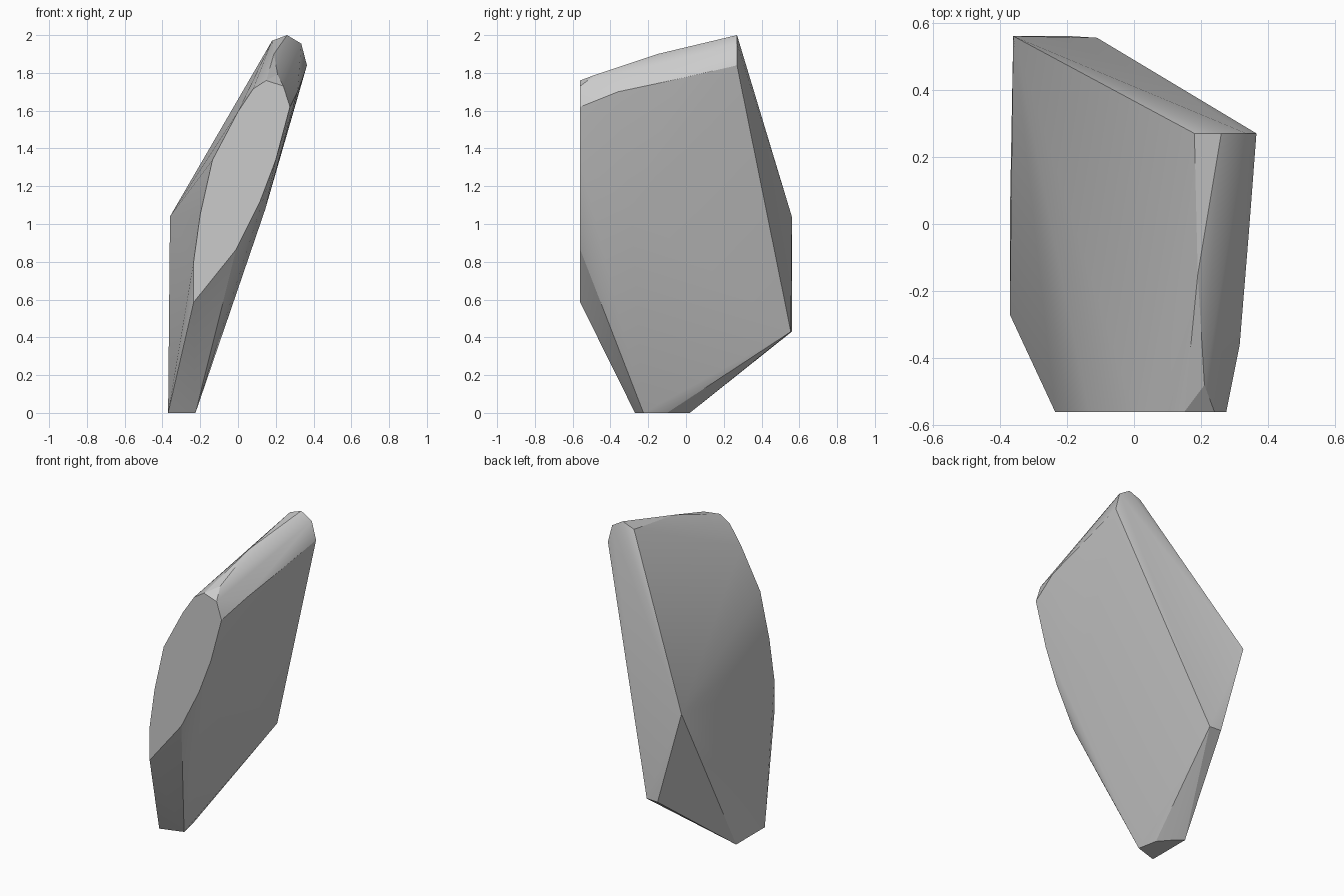
import bpy, bmesh

if "Cube" in bpy.data.objects:
    bpy.data.objects.remove(bpy.data.objects["Cube"])

# Faceted stone shard: the convex skin around a few cross-section outlines
FRONT_Y = -0.56
front_xz = [(0.15, 1.76), (0.08, 1.715), (0.0, 1.595), (-0.135, 1.34), (-0.2, 1.05),
            (-0.235, 0.80), (-0.235, 0.585), (-0.01, 0.865), (0.115, 1.115),
            (0.2, 1.34), (0.275, 1.62), (0.24, 1.73)]
foot_xy = [(-0.37, -0.27), (-0.225, -0.225), (-0.25, -0.1), (-0.32, -0.02), (-0.37, 0.02)]
tip_xz = [(0.18, 1.97), (0.26, 2.0), (0.335, 1.955), (0.365, 1.84)]

points = [(x, FRONT_Y, z) for x, z in front_xz]        # flat front facet
points += [(x, y, 0.0) for x, y in foot_xy]            # small flat foot
points += [(x, 0.27, z) for x, z in tip_xz]            # rounded tip
points += [(-0.36, 0.56, 1.04), (-0.11, 0.555, 0.43),  # back corners
           (-0.19, 0.56, 0.43), (-0.105, 0.36, 0.43)]
points += [(0.19, -0.15, 1.90), (0.21, -0.48, 1.79),   # crest and right bulge
           (0.342, -0.03, 1.77), (0.315, -0.36, 1.70), (0.145, -0.29, 1.08)]

bm = bmesh.new()
for p in points:
    bm.verts.new(p)
hull = bmesh.ops.convex_hull(bm, input=bm.verts[:])
inside = [v for v in bm.verts if not v.link_faces]
bmesh.ops.delete(bm, geom=inside, context='VERTS')
# merge coplanar triangles into clean facets
bmesh.ops.dissolve_limit(bm, angle_limit=0.01, verts=bm.verts[:], edges=bm.edges[:])
bmesh.ops.recalc_face_normals(bm, faces=bm.faces[:])

mesh = bpy.data.meshes.new("stone_shard")
bm.to_mesh(mesh)
bm.free()
shard = bpy.data.objects.new("stone_shard", mesh)
bpy.context.collection.objects.link(shard)

# Soften only the shallow creases
bpy.context.view_layer.objects.active = shard
shard.select_set(True)
bpy.ops.object.shade_smooth_by_angle(angle=0.35)
